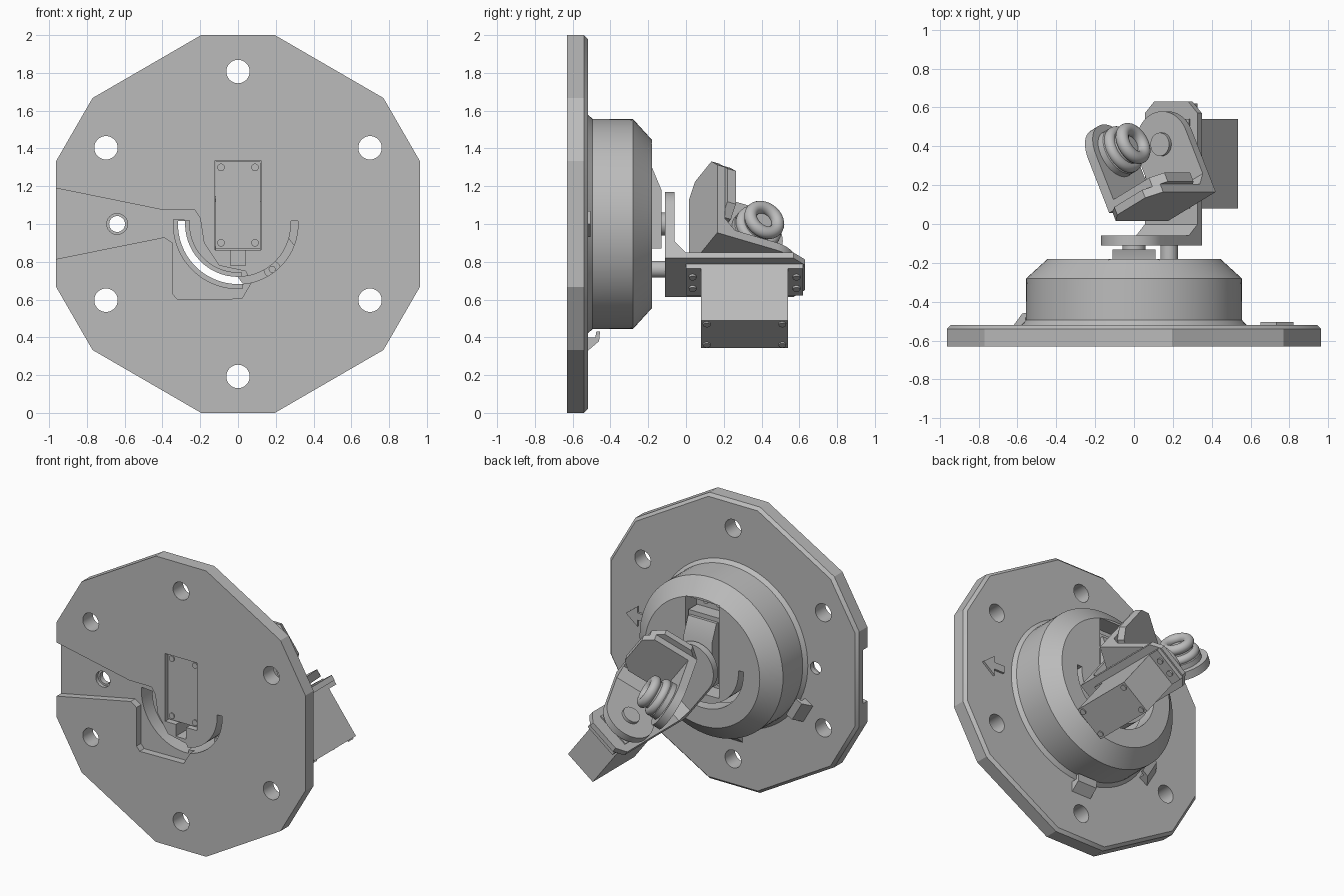
import bpy, bmesh, math
from mathutils import Matrix, Vector

if "Cube" in bpy.data.objects:
    bpy.data.objects.remove(bpy.data.objects["Cube"])

grey = bpy.data.materials.new("plain_grey")
grey.use_nodes = True
grey.diffuse_color = (0.5, 0.5, 0.5, 1)
grey.node_tree.nodes["Principled BSDF"].inputs["Base Color"].default_value = (0.5, 0.5, 0.5, 1)
parts = []


def frame(origin, a, b, c):
    """Matrix that maps (a, b, c) coordinates to the world."""
    m = Matrix((a, b, c)).transposed().to_4x4()
    m.translation = Vector(origin)
    return m


def loft(name, pts, layers, m):
    """Closed solid: a 2D outline stacked in layers of (height, scale)."""
    bm = bmesh.new()
    rings = [[bm.verts.new(m @ Vector((p[0] * s, p[1] * s, w))) for p in pts] for w, s in layers]
    n = len(pts)
    bm.faces.new(rings[0])
    bm.faces.new(rings[-1])
    for lo, hi in zip(rings, rings[1:]):
        for i in range(n):
            j = (i + 1) % n
            bm.faces.new((lo[i], lo[j], hi[j], hi[i]))
    bmesh.ops.recalc_face_normals(bm, faces=bm.faces)
    me = bpy.data.meshes.new(name)
    bm.to_mesh(me)
    bm.free()
    me.materials.append(grey)
    ob = bpy.data.objects.new(name, me)
    bpy.context.collection.objects.link(ob)
    parts.append(ob)
    return ob


def prism(name, pts, lo, hi, m):
    return loft(name, pts, [(lo, 1), (hi, 1)], m)


def circle(r, cx=0, cy=0, n=32, start=0, sweep=360):
    k = n if sweep == 360 else n + 1
    ang = [math.radians(start + sweep * i / n) for i in range(k)]
    return [(cx + r * math.cos(t), cy + r * math.sin(t)) for t in ang]


def rect(x0, x1, y0, y1, c=0):
    """Rectangle whose two corners at the y1 end are cut by c."""
    if not c:
        return [(x0, y0), (x1, y0), (x1, y1), (x0, y1)]
    return [(x0, y0), (x1, y0), (x1, y1 - c), (x1 - c, y1), (x0 + c, y1), (x0, y1 - c)]


def arc_band(r0, r1, start, sweep):
    return circle(r1, n=32, start=start, sweep=sweep) + circle(r0, n=32, start=start, sweep=sweep)[::-1]


def capsule(r, length):
    """Round end at the origin, square end at -length along b."""
    return circle(r, n=24, sweep=180) + [(-r, -length), (r, -length)]


def cut(targets, cutter):
    cutter.hide_render = True
    for ob in targets:
        mod = ob.modifiers.new("cut", "BOOLEAN")
        mod.operation, mod.solver, mod.object = "DIFFERENCE", "EXACT", cutter
        bpy.context.view_layer.objects.active = ob
        bpy.ops.object.modifier_apply(modifier=mod.name)
    parts.remove(cutter)
    bpy.data.objects.remove(cutter)


X, Y, Z = Vector((1, 0, 0)), Vector((0, 1, 0)), Vector((0, 0, 1))
FACE = frame((0, 0, 1), X, Z, Y)

# Mounting plate with a chamfered back rim, and the drum behind it
quarter = [(0.963, 0.333), (0.77, 0.667), (0.195, 1.0)]
half = quarter + [(-x, z) for x, z in quarter[::-1]]
outline = half + [(-x, -z) for x, z in half]
plate = loft("mounting_plate", outline, [(-0.63, 1), (-0.54, 1), (-0.52, 0.98)], FACE)
drum = loft("drum", circle(1, n=72), [(-0.521, 0.58), (-0.495, 0.557), (-0.28, 0.555), (-0.18, 0.445)], FACE)

# Bolt holes and the countersunk side hole
for i in range(6):
    t = math.radians(30 + 60 * i)
    cut([plate], prism("hole", circle(0.062, 0.807 * math.cos(t), 0.807 * math.sin(t)), -0.7, -0.4, FACE))
cut([plate], prism("side_hole", circle(0.042, -0.64, 0), -0.7, -0.4, FACE))
cut([plate], prism("side_sink", circle(0.055, -0.64, 0), -0.7, -0.555, FACE))

# Cable recess in the front
recess = [(-1, 0.197), (-0.4, 0.075), (-0.23, 0.075), (-0.2, 0.03), (-0.18, -0.1), (-0.1, -0.22),
          (0.04, -0.25), (0.07, -0.31), (0.02, -0.395), (-0.32, -0.4), (-0.345, -0.37),
          (-0.345, -0.1), (-0.39, -0.07), (-1, -0.193)]
cut([plate], prism("recess", recess, -0.7, -0.58, FACE))

# Guide slot, its wider front channel, and the servo pocket
both = [plate, drum]
cut(both, prism("slot", arc_band(0.28, 0.318, 177, 186), -0.7, -0.1, FACE))
cut(both, prism("channel", arc_band(0.258, 0.342, 176, 98), -0.7, -0.3, FACE))
cut(both, prism("pocket", rect(-0.123, 0.123, -0.137, 0.337), -0.7, -0.1, FACE))
cut(both, prism("wire_exit", rect(-0.04, 0.04, -0.22, -0.1), -0.7, -0.45, FACE))
cut([drum], prism("flange_pocket", rect(-0.13, 0.13, -0.22, 0.43), -0.3, -0.1, FACE))

# Raised arrow and the cable hooks on the back of the plate
arrow = [(0.65, -0.025), (0.73, -0.025), (0.73, -0.07), (0.82, 0), (0.73, 0.07), (0.73, 0.025), (0.65, 0.025)]
prism("arrow_mark", arrow, -0.525, -0.505, FACE)
hook = [(0.6, -0.53), (0.68, -0.53), (0.62, -0.46), (0.57, -0.455), (0.57, -0.475), (0.6, -0.48)]
for deg in (210, 270):
    t = math.radians(deg)
    out, side = Vector((math.cos(t), 0, math.sin(t))), Vector((-math.sin(t), 0, math.cos(t)))
    prism("cable_hook", hook, -0.075, 0.075, frame((0, 0, 1), out, Y, side))


def servo(name, m, bottom, flange, top):
    """Servo along c, shaft at the origin, body running toward +b."""
    prism(name + "_body", rect(-0.12, 0.12, -0.13, 0.33), bottom, top, m)
    prism(name + "_flange", rect(-0.12, 0.12, -0.21, 0.41), flange, flange + 0.035, m)
    prism(name + "_shaft", circle(0.06), top - 0.01, top + 0.09, m)
    for x in (-0.09, 0.09):
        for y in (-0.1, 0.3):
            prism(name + "_screw", circle(0.02, x, y, 16), bottom - 0.008, bottom + 0.01, m)
    for x in (-0.05, 0.05):
        for y in (-0.175, 0.375):
            prism(name + "_bolt", circle(0.02, x, y, 16), flange - 0.012, flange + 0.045, m)


servo("pan_servo", FACE, -0.6, -0.33, -0.2)
cap = [(-0.13, -0.21), (0.3, -0.21), (0.3, -0.18), (0.18, -0.13), (-0.13, -0.13)]
prism("pan_servo_cap", cap, -0.11, 0.11, frame((0, 0, 1), Z, Y, X))

# Swinging arm frame, turned about the drum axis
turn = math.radians(-37)
U = Vector((math.cos(turn), 0, -math.sin(turn)))
W = Vector((math.sin(turn), 0, math.cos(turn)))
C = Vector((0, 0, 1))
ARM = frame(C, U, W, Y)
SHELF = frame(C, U, Y, W)

# Lower bracket: round-ended plate, shelf with servo opening, gusset, guide pin
prism("arm_plate", capsule(0.17, 0.35), -0.11, -0.06, ARM)
shelf = prism("arm_shelf", rect(-0.17, 0.17, -0.11, 0.63, 0.06), -0.355, -0.318, SHELF)
prism("arm_gusset", [(-0.07, -0.32), (0.0, -0.32), (-0.07, -0.23)], -0.17, 0.17, frame(C, Y, W, U))
prism("guide_pin", circle(0.045, 0, -0.3), -0.2, -0.1, ARM)
prism("guide_pin_core", circle(0.018, 0, -0.3), -0.5, -0.15, ARM)

# Second servo hanging under the shelf, shaft toward the back
SHAFT = C + 0.41 * Y
servo("tilt_servo", frame(SHAFT, U, -Y, W), -0.73, -0.385, -0.31)

# Upper bracket, turned about the second shaft
spin = math.radians(-64)
D = math.cos(spin) * U + math.sin(spin) * Y
E = -math.sin(spin) * U + math.cos(spin) * Y
prism("head_base", capsule(0.17, 0.355), -0.29, -0.24, frame(SHAFT, E, -D, W))
prism("head_wall", rect(-0.17, 0.17, -0.29, 0.23, 0.07), 0.31, 0.355, frame(SHAFT, E, W, D))
prism("head_gusset", [(0.32, -0.25), (0.24, -0.25), (0.32, -0.17)], -0.17, 0.17, frame(SHAFT, D, W, E))

# Sensor holder: second wall and a round-ended plate carrying the lens
LENS = SHAFT + 0.02 * W
prism("holder_wall", rect(-0.17, 0.17, -0.17, 0.2, 0.06), 0.26, 0.31, frame(LENS, W, E, D))
prism("holder_plate", capsule(0.17, 0.3), -0.17, -0.115, frame(LENS, W, -D, E))
lens_frame = frame(LENS, W, -D, E)
loft("lens_base", circle(1, n=48), [(-0.12, 0.13), (-0.08, 0.13), (-0.05, 0.1), (0.0, 0.09)], lens_frame)
for name, big, small, height in (("lens_lower_ring", 0.1, 0.03, -0.06), ("lens_ring", 0.08, 0.034, 0.01)):
    bpy.ops.mesh.primitive_torus_add(major_radius=big, minor_radius=small, major_segments=48, minor_segments=16)
    ring = bpy.context.object
    ring.name = name
    ring.data.transform(frame(LENS, D, W, E) @ Matrix.Translation((0, 0, height)))
    bm = bmesh.new()
    bm.from_mesh(ring.data)
    bmesh.ops.recalc_face_normals(bm, faces=bm.faces)
    bm.to_mesh(ring.data)
    bm.free()
    ring.data.materials.append(grey)
    parts.append(ring)

# Smooth the round parts, keep the edges sharp
bpy.ops.object.select_all(action="DESELECT")
for ob in parts:
    ob.select_set(True)
bpy.context.view_layer.objects.active = plate
bpy.ops.object.shade_smooth_by_angle(angle=math.radians(25))
